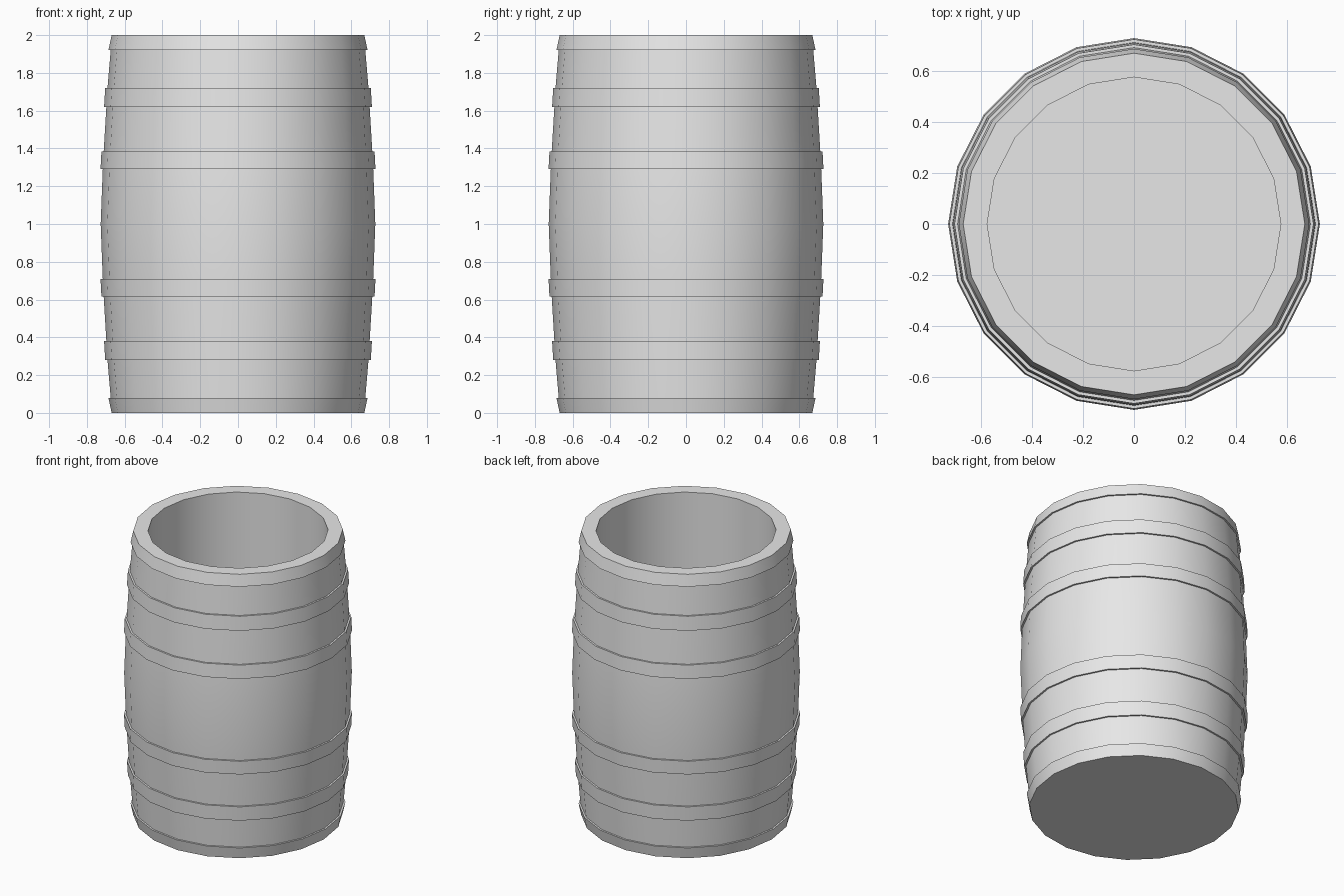
import bpy
import bmesh
import math

SIDES = 20
HOOP_DEPTH = 0.012

default_cube = bpy.data.objects.get("Cube")
if default_cube:
    bpy.data.objects.remove(default_cube)

grey = bpy.data.materials.new("plain grey")
grey.use_nodes = True
grey.diffuse_color = (0.8, 0.8, 0.8, 1)
grey.node_tree.nodes["Principled BSDF"].inputs["Base Color"].default_value = (0.8, 0.8, 0.8, 1)


def lathe(name, profile):
    """Spin a (radius, height) profile around z."""
    bm = bmesh.new()
    verts = [bm.verts.new((r, 0, z)) for r, z in profile]
    edges = [bm.edges.new(pair) for pair in zip(verts, verts[1:])]
    bmesh.ops.spin(bm, geom=verts + edges, axis=(0, 0, 1), cent=(0, 0, 0),
                   angle=math.tau, steps=SIDES)
    bmesh.ops.remove_doubles(bm, verts=bm.verts, dist=0.0005)
    bmesh.ops.recalc_face_normals(bm, faces=bm.faces)
    mesh = bpy.data.meshes.new(name)
    bm.to_mesh(mesh)
    bm.free()
    mesh.materials.append(grey)
    obj = bpy.data.objects.new(name, mesh)
    bpy.context.collection.objects.link(obj)
    bpy.ops.object.select_all(action='DESELECT')
    obj.select_set(True)
    bpy.context.view_layer.objects.active = obj
    bpy.ops.object.shade_smooth_by_angle(angle=math.radians(30))
    return obj


# Bulging staves: distance from the middle and radius there
bulge = [(0, 0.727), (0.29, 0.716), (0.385, 0.711), (0.62, 0.697),
         (0.72, 0.691), (0.92, 0.674), (1, 0.669)]


def stave_radius(z):
    return dict(bulge)[round(abs(z - 1), 3)]


# Hollow body: base, outer wall, rim, inner wall and floor
outer = [(r, 1 - d) for d, r in reversed(bulge)] + [(r, 1 + d) for d, r in bulge[1:]]
lathe("barrel_body", [(0, 0)] + outer + [(0.575, 2), (0.575, 0.1), (0, 0.1)])

# Middle hoops stand proud of the staves, mirrored about the middle
for label, near, far in (("inner", 0.29, 0.385), ("outer", 0.62, 0.72)):
    for side, sign in (("upper", 1), ("lower", -1)):
        a, b = 1 + sign * near, 1 + sign * far
        ra, rb = stave_radius(a), stave_radius(b)
        lathe(f"{side}_{label}_hoop", [(ra, a), (ra + HOOP_DEPTH, a),
                                       (rb + HOOP_DEPTH, b), (rb, b), (ra, a)])

# End hoops taper flush into the barrel ends
for side, sign in (("top", 1), ("bottom", -1)):
    a, b = 1 + sign * 0.92, 1 + sign
    ra, rb = stave_radius(a), stave_radius(b)
    lathe(f"{side}_end_hoop", [(ra, a), (ra + HOOP_DEPTH, a), (rb, b), (ra, a)])
